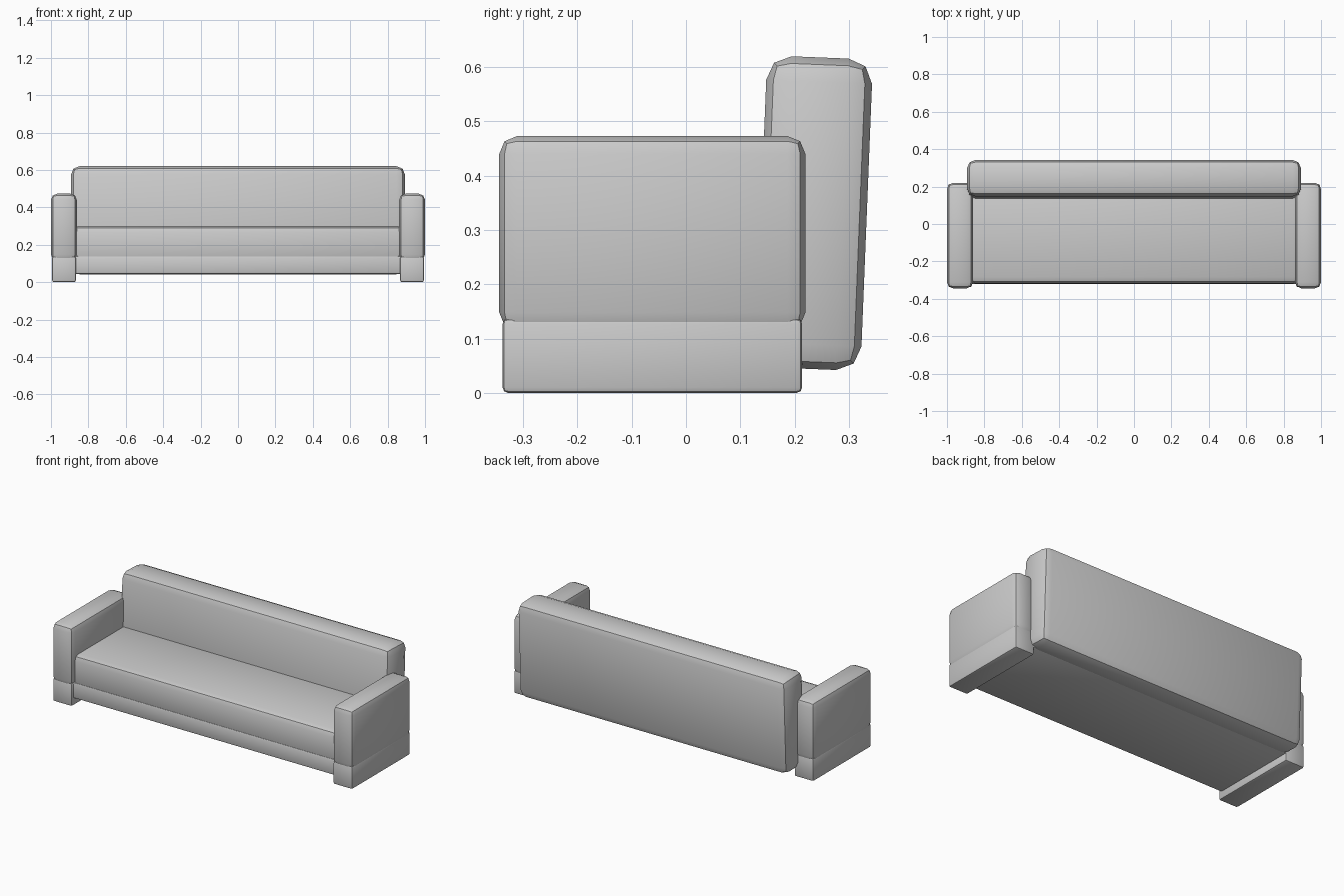
import bpy
from math import radians

if "Cube" in bpy.data.objects:
    bpy.data.objects.remove(bpy.data.objects["Cube"])


def cushion(name, lo, hi, radius, tilt=0.0, segments=2):
    """Box between two corners with rounded edges."""
    center = [(a + b) / 2 for a, b in zip(lo, hi)]
    bpy.ops.mesh.primitive_cube_add(size=1, location=center)
    obj = bpy.context.object
    obj.name = name
    obj.scale = [b - a for a, b in zip(lo, hi)]
    bpy.ops.object.transform_apply(location=False, rotation=False, scale=True)
    bevel = obj.modifiers.new("rounded_edges", 'BEVEL')
    bevel.width = radius
    bevel.segments = segments
    bpy.ops.object.modifier_apply(modifier=bevel.name)
    bpy.ops.object.shade_smooth_by_angle(angle=radians(30))
    obj.rotation_euler.x = radians(tilt)
    return obj


# Base frame and seat cushion between the arms
cushion("base", (-0.88, -0.322, 0.044), (0.88, 0.215, 0.14), 0.01)
cushion("seat", (-0.885, -0.318, 0.10), (0.885, 0.215, 0.301), 0.035)

# Backrest leaning slightly backwards
cushion("backrest", (-0.893, 0.138, 0.044), (0.893, 0.333, 0.618), 0.045, tilt=-2.3)

# Arms: padded upper block over a slightly smaller foot block
for side, label in ((-1, "left"), (1, "right")):
    inner, outer = sorted((side * 0.862, side * 1.0))
    cushion(label + "_arm", (inner, -0.344, 0.115), (outer, 0.22, 0.473), 0.033)
    inner, outer = sorted((side * 0.867, side * 0.994))
    cushion(label + "_arm_foot", (inner, -0.338, 0.0), (outer, 0.214, 0.137), 0.01)
